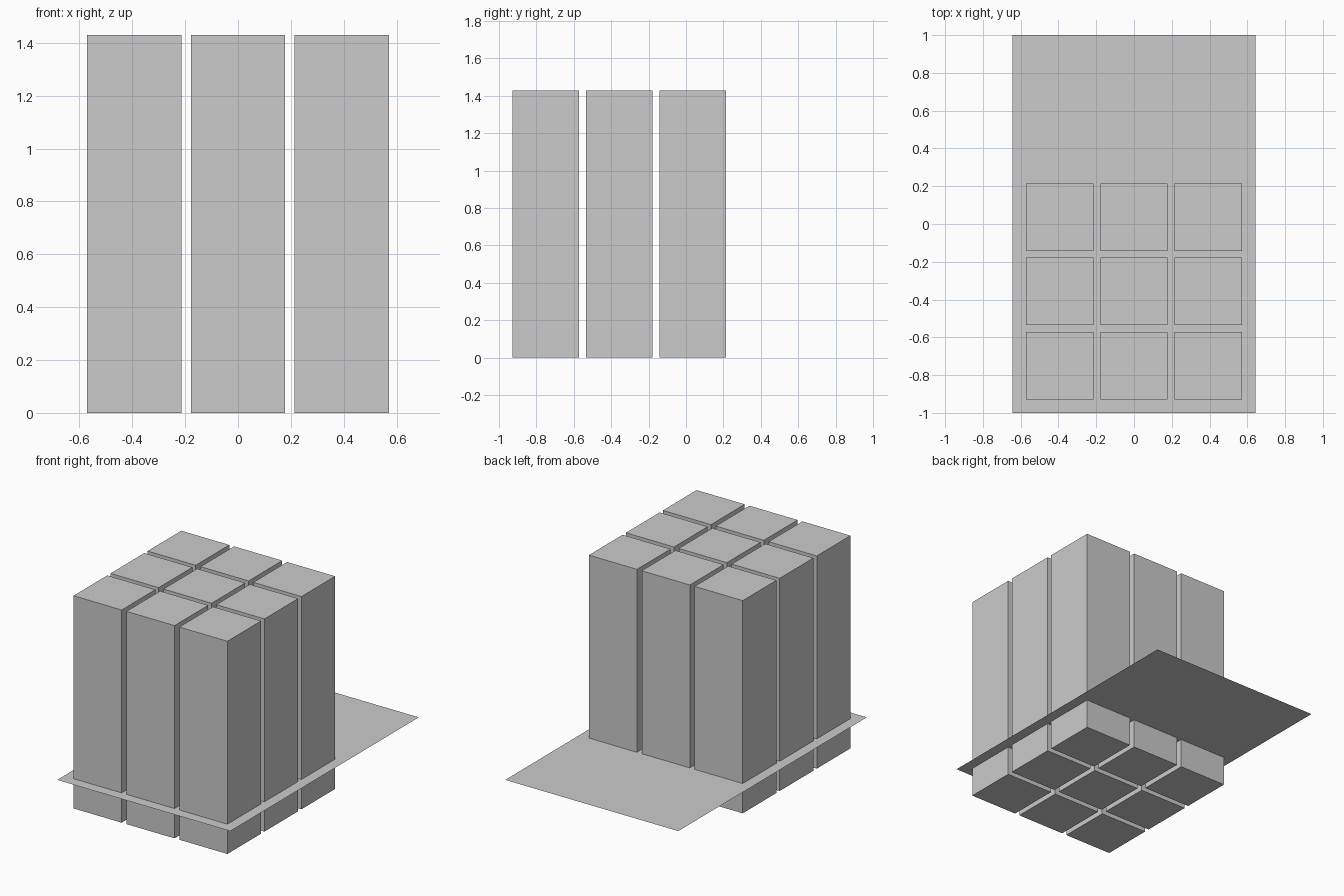
import bpy

if "Cube" in bpy.data.objects:
    bpy.data.objects.remove(bpy.data.objects["Cube"])

U = 1 / 28            # base module: block is 10 wide, gap 1, sheet 36 x 56
WIDTH, HEIGHT, PITCH = 10 * U, 40 * U, 11 * U
CENTRE_Y = -10 * U
SHEET_Z = 0.2


def add_block(name, x, y):
    bpy.ops.mesh.primitive_cube_add(size=1, location=(x, y, HEIGHT / 2))
    block = bpy.context.object
    block.name = name
    block.scale = (WIDTH, WIDTH, HEIGHT)
    bpy.ops.object.transform_apply(location=False, rotation=False, scale=True)


# 3 x 3 grid of tall blocks
for row in (-1, 0, 1):
    for col in (-1, 0, 1):
        add_block(f"block_row{row + 2}_col{col + 2}", col * PITCH, CENTRE_Y + row * PITCH)

# Thin flat sheet passing through the blocks
bpy.ops.mesh.primitive_plane_add(size=1, location=(0, 0, SHEET_Z))
sheet = bpy.context.object
sheet.name = "ground_sheet"
sheet.scale = (36 * U, 56 * U, 1)
bpy.ops.object.transform_apply(location=False, rotation=False, scale=True)
